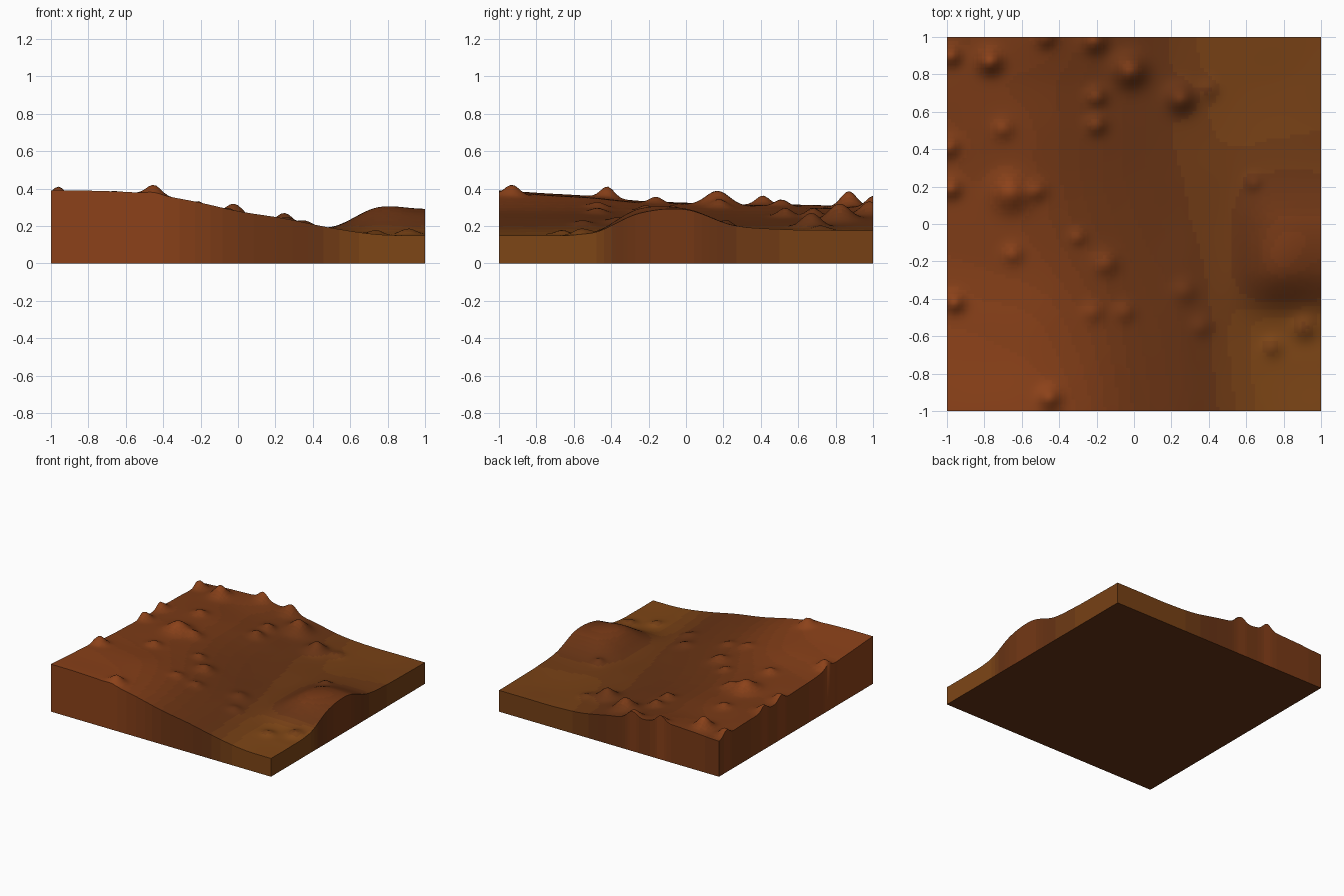
import bpy, bmesh, math

if "Cube" in bpy.data.objects:
    bpy.data.objects.remove(bpy.data.objects["Cube"])

N = 96  # terrain resolution per side

# Broad landform: heights in hundredths, rows run front to back, columns left to right
BASE = [
    [39.0, 38.8, 37.5, 33.5, 28.0, 24.0, 19.0, 15.5, 15.0],
    [37.5, 37.0, 36.0, 32.5, 27.5, 23.5, 18.5, 15.5, 15.0],
    [36.0, 35.5, 34.5, 31.0, 26.5, 23.0, 18.5, 16.5, 16.2],
    [33.5, 33.0, 32.0, 29.0, 25.0, 22.0, 19.5, 29.0, 26.8],
    [32.5, 32.0, 30.5, 27.0, 23.5, 20.5, 19.5, 28.5, 28.8],
    [31.5, 31.0, 29.5, 26.0, 22.5, 20.0, 19.0, 20.5, 20.5],
    [31.5, 31.0, 29.5, 26.0, 22.5, 19.5, 18.0, 18.0, 18.3],
    [31.0, 30.0, 29.0, 26.0, 22.5, 19.5, 17.5, 17.0, 17.8],
    [29.0, 30.5, 31.0, 27.5, 23.5, 19.0, 17.5, 17.5, 17.5],
]

# Small mounds: x, y, extra height, radius
MOUNDS = [
    (-.45, -.93, .055, .055), (-.96, -.42, .06, .05), (-.66, .17, .08, .09),
    (-.98, .19, .055, .05), (-.99, .41, .05, .05), (-.98, .90, .06, .05),
    (-.77, .87, .085, .06), (-.47, 1.0, .055, .05), (-.21, .98, .065, .06),
    (-.02, .82, .09, .08), (.25, .67, .075, .07), (-.20, .68, .045, .05),
    (-.20, .53, .045, .05), (-.52, .18, .035, .05), (-.70, .51, .035, .05),
    (-.65, -.16, .035, .05), (-.30, -.07, .03, .04), (-.15, -.21, .04, .06),
    (-.22, -.47, .025, .05), (-.05, -.47, .025, .05), (.27, -.36, .025, .06),
    (.36, -.55, .02, .05), (.64, .22, .03, .04), (.91, -.56, .035, .06),
    (.74, -.66, .025, .05), (.40, .72, .02, .05),
]


def spline(v, t):
    """Smooth curve through evenly spaced values, t in 0..1."""
    f = t * (len(v) - 1)
    i = min(int(f), len(v) - 2)
    f -= i
    a, b, c, d = (v[min(max(k, 0), len(v) - 1)] for k in range(i - 1, i + 3))
    return b + .5 * f * (c - a + f * (2*a - 5*b + 4*c - d + f * (3*(b - c) + d - a)))


def height(x, y):
    u, v = (x + 1) / 2, (y + 1) / 2
    h = spline([spline(row, u) for row in BASE], v) / 100
    for mx, my, mh, r in MOUNDS:
        h += mh * math.exp(-((x - mx)**2 + (y - my)**2) / (r * r))
    return h


# Ground surface
bm = bmesh.new()
bmesh.ops.create_grid(bm, x_segments=N, y_segments=N, size=1)
for vert in bm.verts:
    vert.co.z = height(vert.co.x, vert.co.y)

# Side walls and flat underside
rim = [e for e in bm.edges if e.is_boundary]
walls = bmesh.ops.extrude_edge_only(bm, edges=rim)["geom"]
for vert in (g for g in walls if isinstance(g, bmesh.types.BMVert)):
    vert.co.z = 0
bmesh.ops.contextual_create(bm, geom=[g for g in walls if isinstance(g, bmesh.types.BMEdge)])
bmesh.ops.recalc_face_normals(bm, faces=bm.faces)

# Colour bands follow the ground height: olive, dark brown, rust
STOPS = [(.15, (.22, .065, .008)), (.21, (.13, .032, .007)),
         (.27, (.15, .035, .007)), (.38, (.27, .055, .010))]
BANDS = 14
LOW, HIGH = .15, .38


def band_colour(z):
    for (z0, c0), (z1, c1) in zip(STOPS, STOPS[1:]):
        if z <= z1:
            t = max(0, (z - z0) / (z1 - z0))
            return [a + (b - a) * t for a, b in zip(c0, c1)] + [1]
    return list(STOPS[-1][1]) + [1]


mesh = bpy.data.meshes.new("terrain_block")
for i in range(BANDS):
    mat = bpy.data.materials.new(f"earth_{i}")
    mat.diffuse_color = band_colour(LOW + (HIGH - LOW) * (i + .5) / BANDS)
    mat.use_nodes = True
    mat.node_tree.nodes["Principled BSDF"].inputs["Base Color"].default_value = mat.diffuse_color
    mesh.materials.append(mat)
for face in bm.faces:
    c = face.calc_center_median()
    z = .22 if len(face.verts) > 4 else height(c.x, c.y)
    face.material_index = min(BANDS - 1, max(0, int((z - LOW) / (HIGH - LOW) * BANDS)))
bm.to_mesh(mesh)
bm.free()

terrain = bpy.data.objects.new("terrain_block", mesh)
bpy.context.collection.objects.link(terrain)
bpy.context.view_layer.objects.active = terrain
terrain.select_set(True)
bpy.ops.object.shade_smooth_by_angle(angle=math.radians(50))
